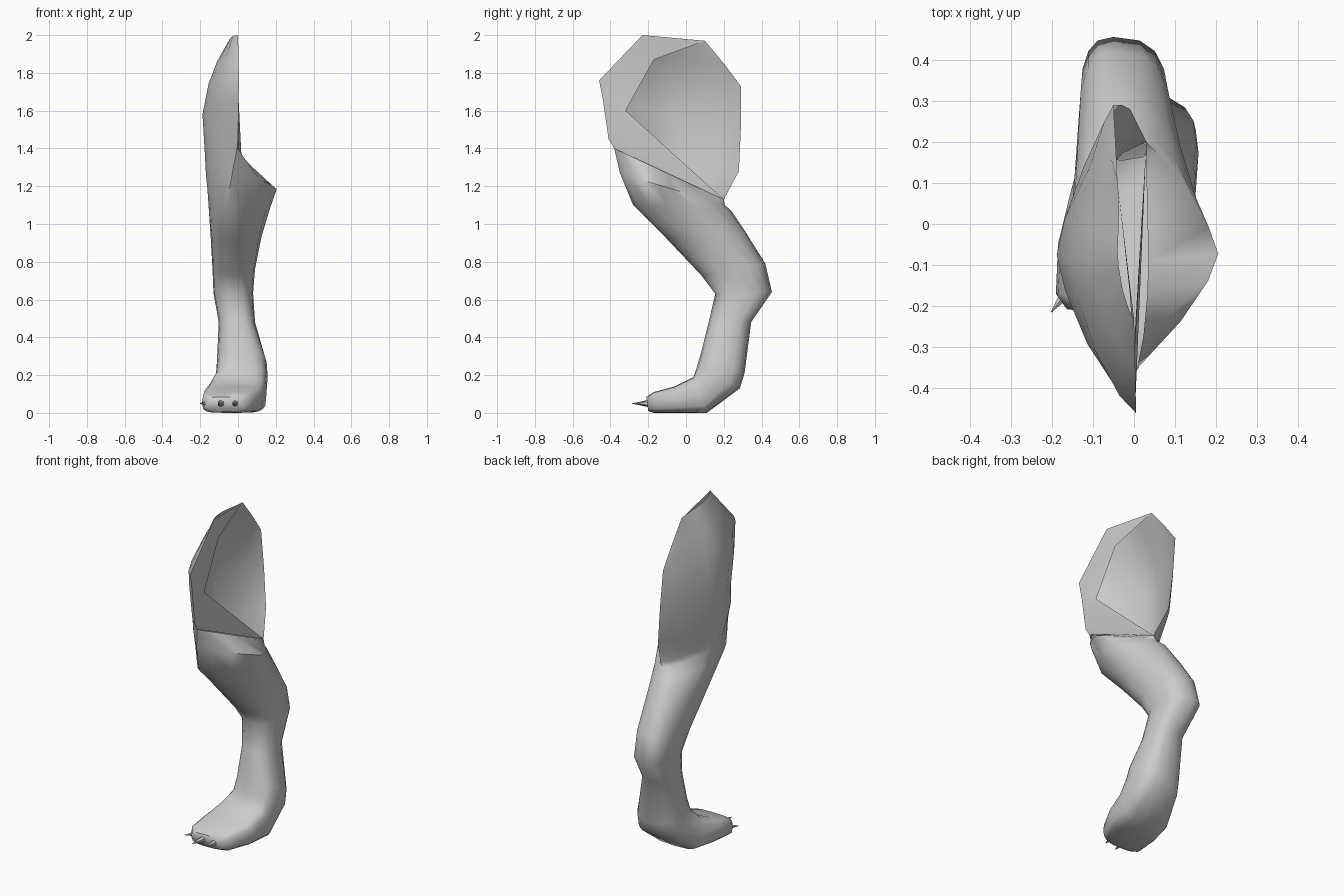
import bpy, bmesh, math
from mathutils import Vector

cube = bpy.data.objects.get("Cube")
if cube:
    bpy.data.objects.remove(cube)

grey = bpy.data.materials.new("plain grey")
grey.use_nodes = True
grey.diffuse_color = (0.6, 0.6, 0.6, 1)
grey.node_tree.nodes["Principled BSDF"].inputs["Base Color"].default_value = (0.6, 0.6, 0.6, 1)

N = 16          # points around a full ring
H = N // 2      # points around half a ring


def finish(bm, name, angle):
    mesh = bpy.data.meshes.new(name)
    bm.to_mesh(mesh)
    bm.free()
    mesh.materials.append(grey)
    ob = bpy.data.objects.new(name, mesh)
    bpy.context.collection.objects.link(ob)
    bpy.ops.object.select_all(action='DESELECT')
    bpy.context.view_layer.objects.active = ob
    ob.select_set(True)
    bpy.ops.object.shade_smooth_by_angle(angle=math.radians(angle))
    return ob


def ring(bm, front, back, xs, edge_x, power, count):
    """Section from the front edge, over the outer side, to the back (and round the inner side).
    A power under 1 gives a boxy section, over 1 a wedge."""
    verts = []
    for i in range(count):
        t = math.pi * i / H
        c, s = math.cos(t), math.sin(t)
        c = math.copysign(abs(c) ** power, c)
        s = math.copysign(abs(s) ** power, s)
        k = (1 + c) / 2
        y = back[0] + (front[0] - back[0]) * k
        z = back[1] + (front[1] - back[1]) * k
        cx = edge_x[1] + (edge_x[0] - edge_x[1]) * k
        x = cx - (cx - xs[0]) * s if s > 0 else cx - (xs[1] - cx) * s
        verts.append(bm.verts.new((x, y, max(z, 0))))
    return verts


# Full sections: front (y, z), back (y, z), x range, x of front and back edges, squareness
LEG = [
    ((-.21, .085), (-.2, .01), (-.165, .03), (-.07, -.07), .6),
    ((-.17, .11), (-.17, 0), (-.19, .075), (-.06, -.06), .5),
    ((-.06, .14), (-.04, 0), (-.185, .13), (-.03, -.03), .5),
    ((.04, .19), (.11, 0), (-.155, .15), (0, 0), .5),
    ((.06, .25), (.285, .13), (-.118, .157), (.02, .03), .7),
    ((.08, .32), (.31, .21), (-.112, .152), (.02, .03), .75),
    ((.12, .48), (.345, .48), (-.102, .09), (0, 0), .8),
    ((.155, .63), (.455, .64), (-.13, .08), (-.03, -.05), .75),
    ((.08, .73), (.42, .79), (-.135, .09), (-.04, -.04), .8),
    ((-.1, .92), (.32, .95), (-.145, .125), (-.06, -.03), 1),
    ((-.28, 1.1), (.24, 1.07), (-.155, .17), (-.06, -.02), 1.2),
    ((-.35, 1.27), (.205, 1.1), (-.162, .205), (-.03, .01), 1.5),
    ((-.38, 1.4), (.2, 1.13), (-.17, .035), (-.005, .03), 1.3),
]
# Outer half sections of the hollow thigh
THIGH = [
    ((-.41, 1.45), (.28, 1.28), -.175, (0, -.01)),
    ((-.44, 1.66), (.29, 1.5), -.188, (.003, -.03)),
    ((-.46, 1.76), (.29, 1.73), -.155, (.005, -.05)),
    ((-.35, 1.875), (.2, 1.85), -.11, (.003, -.045)),
    ((-.23, 2.0), (.1, 1.97), -.04, (0, -.04)),
]

bm = bmesh.new()
rows = [ring(bm, f, b, xs, ex, p, N) for f, b, xs, ex, p in LEG]
for a, b in zip(rows, rows[1:]):
    for i in range(N):
        j = (i + 1) % N
        bm.faces.new((a[i], a[j], b[j], b[i]))
bm.faces.new(rows[0][::-1])

shell = [rows[-1][:H + 1]]
shell += [ring(bm, f, b, (x, 0), ex, 1.5, H + 1) for f, b, x, ex in THIGH]
for a, b in zip(shell, shell[1:]):
    for i in range(H):
        bm.faces.new((a[i], a[i + 1], b[i + 1], b[i]))

# Inner lip folded round the opening
fold_low = bm.verts.new((0, -.32, 1.6))
fold_high = bm.verts.new((-.01, -.17, 1.87))
front = [r[0] for r in shell]
knee_back = shell[0][-1]
for lip in ((knee_back, front[0], front[1]), (knee_back, front[1], front[2]),
            (knee_back, front[2], fold_low),
            (fold_low, front[2], front[3]), (fold_low, front[3], front[4], fold_high),
            (fold_high, front[4], front[5]), (fold_high, front[5], shell[-1][-1])):
    bm.faces.new(lip)
bmesh.ops.recalc_face_normals(bm, faces=bm.faces)
finish(bm, "hind_leg", 60)

# Claws
CLAWS = [((-.155, -.155, .05), (-.202, -.215, .05)),
         ((-.09, -.195, .05), (-.105, -.285, .05)),
         ((-.015, -.19, .05), (-.02, -.265, .05))]
for n, (base, tip) in enumerate(CLAWS, 1):
    base, tip = Vector(base), Vector(tip)
    axis = tip - base
    bm = bmesh.new()
    bmesh.ops.create_cone(bm, cap_ends=True, segments=6, radius1=.02, radius2=.001, depth=axis.length)
    bmesh.ops.transform(bm, matrix=axis.to_track_quat('Z', 'Y').to_matrix().to_4x4(), verts=bm.verts)
    bmesh.ops.translate(bm, vec=(base + tip) / 2, verts=bm.verts)
    finish(bm, f"claw_{n}", 50)
